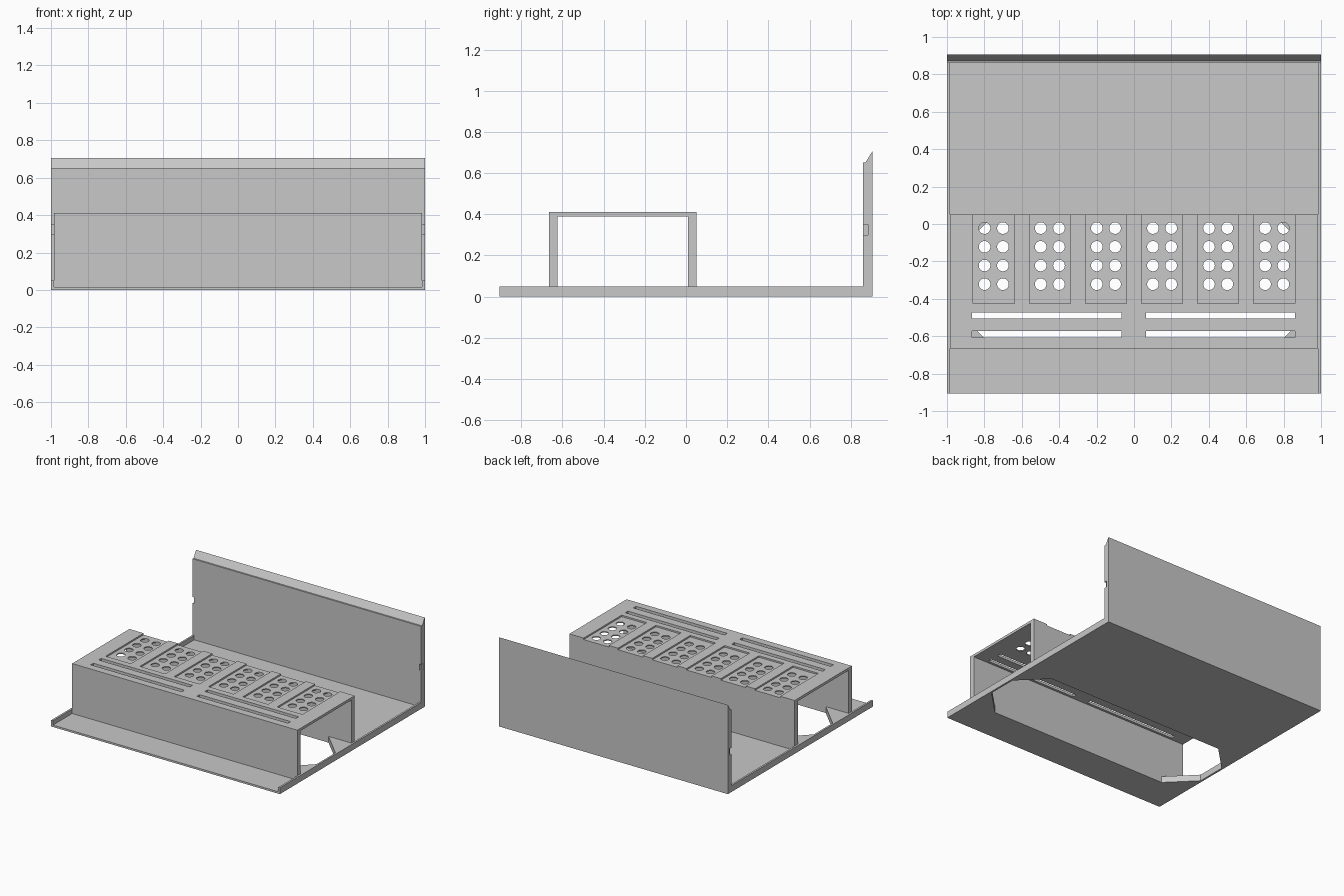
import bpy, bmesh, math
from mathutils import Matrix, Vector

if "Cube" in bpy.data.objects:
    bpy.data.objects.remove(bpy.data.objects["Cube"])

grey = bpy.data.materials.new("plain_grey")
grey.diffuse_color = (0.58, 0.58, 0.58, 1)
grey.use_nodes = True
grey.node_tree.nodes["Principled BSDF"].inputs["Base Color"].default_value = grey.diffuse_color


def finish(name, bm):
    bmesh.ops.recalc_face_normals(bm, faces=bm.faces)
    mesh = bpy.data.meshes.new(name)
    bm.to_mesh(mesh)
    bm.free()
    mesh.materials.append(grey)
    ob = bpy.data.objects.new(name, mesh)
    bpy.context.collection.objects.link(ob)
    return ob


def add_box(bm, x0, x1, y0, y1, z0, z1):
    centre = Vector(((x0 + x1) / 2, (y0 + y1) / 2, (z0 + z1) / 2))
    size = Matrix.Diagonal((x1 - x0, y1 - y0, z1 - z0, 1))
    bmesh.ops.create_cube(bm, size=1, matrix=Matrix.Translation(centre) @ size)


def boxes(name, *dims):
    bm = bmesh.new()
    for d in dims:
        add_box(bm, *d)
    return finish(name, bm)


def prism(name, points, shift):
    """Extrude a closed outline of 3D points along a vector."""
    bm = bmesh.new()
    face = bm.faces.new([bm.verts.new(p) for p in points])
    out = bmesh.ops.extrude_face_region(bm, geom=[face])
    verts = [v for v in out["geom"] if isinstance(v, bmesh.types.BMVert)]
    bmesh.ops.translate(bm, verts=verts, vec=shift)
    return finish(name, bm)


def cut(target, cutter):
    cutter.hide_render = True
    mod = target.modifiers.new("cut", "BOOLEAN")
    mod.operation = "DIFFERENCE"
    mod.solver = "EXACT"
    mod.object = cutter
    bpy.context.view_layer.objects.active = target
    bpy.ops.object.modifier_apply(modifier=mod.name)
    bpy.data.objects.remove(cutter)


X = 0.985                     # inside of the side rims
Y0, Y1 = -0.905, 0.905        # front and back of the base
BF, BB = -0.665, 0.05         # front and back of the raised box
IF, IB = -0.625, 0.01         # inner faces of the box walls
FLOOR, RIM, TOP = 0.015, 0.05, 0.41

# Thin floor in front of and behind the opening
boxes("front_floor", (-X, X, Y0, IF, 0, FLOOR))
boxes("back_floor", (-X, X, IB, 0.865, 0, FLOOR))

# Side rims and the corner gussets that chamfer the floor opening
for side, s in (("left", -1), ("right", 1)):
    a, b = sorted((s * X, s))
    boxes(side + "_rim", (a, b, Y0, 0.865, 0, RIM))
    for end, y, d in (("front", IF, 0.2), ("back", IB, -0.2)):
        prism(f"{side}_{end}_gusset",
              [(s * X, y, 0), (s * (X - 0.2), y, 0), (s * X, y + d, 0)],
              (0, 0, RIM))

# Upright back wall with a bevelled top and a notch at each end
profile = [(0.86, 0), (Y1, 0), (Y1, 0.705), (0.872, 0.652), (0.86, 0.652)]
wall = prism("back_wall", [(-1, y, z) for y, z in profile], (2, 0, 0))
cut(wall, boxes("notch_cutter",
                (-1.1, -X, 0.8, 0.885, 0.3, 0.35),
                (X, 1.1, 0.8, 0.885, 0.3, 0.35)))

# Box walls
boxes("box_front_wall", (-X, X, BF, IF, FLOOR, 0.39))
boxes("box_back_wall", (-X, X, IB, BB, FLOOR, 0.39))

# Box deck: pockets open to the back, long slots, and rows of round holes
deck = boxes("box_deck", (-X, X, BF, BB, 0.39, TOP))
centres = [-0.75 + 0.3 * i for i in range(6)]
cut(deck, boxes("pocket_cutter", *[
    (c - 0.11, c + 0.11, -0.425, 0.1, 0.398, 0.5) for c in centres]))
cut(deck, boxes("slot_cutter", *[
    (x0, x0 + 0.797, y0, y0 + 0.033, 0.3, 0.5)
    for x0 in (-0.865, 0.065) for y0 in (-0.506, -0.606)]))

bm = bmesh.new()
for c in centres:
    for dx in (-0.049, 0.049):
        for j in range(4):
            bmesh.ops.create_cone(
                bm, cap_ends=True, segments=32, radius1=0.031, radius2=0.031,
                depth=0.2, matrix=Matrix.Translation((c + dx, -0.022 - 0.1 * j, 0.4)))
cut(deck, finish("hole_cutter", bm))

bpy.ops.object.select_all(action="DESELECT")
deck.select_set(True)
bpy.context.view_layer.objects.active = deck
bpy.ops.object.shade_smooth_by_angle(angle=math.radians(30))
